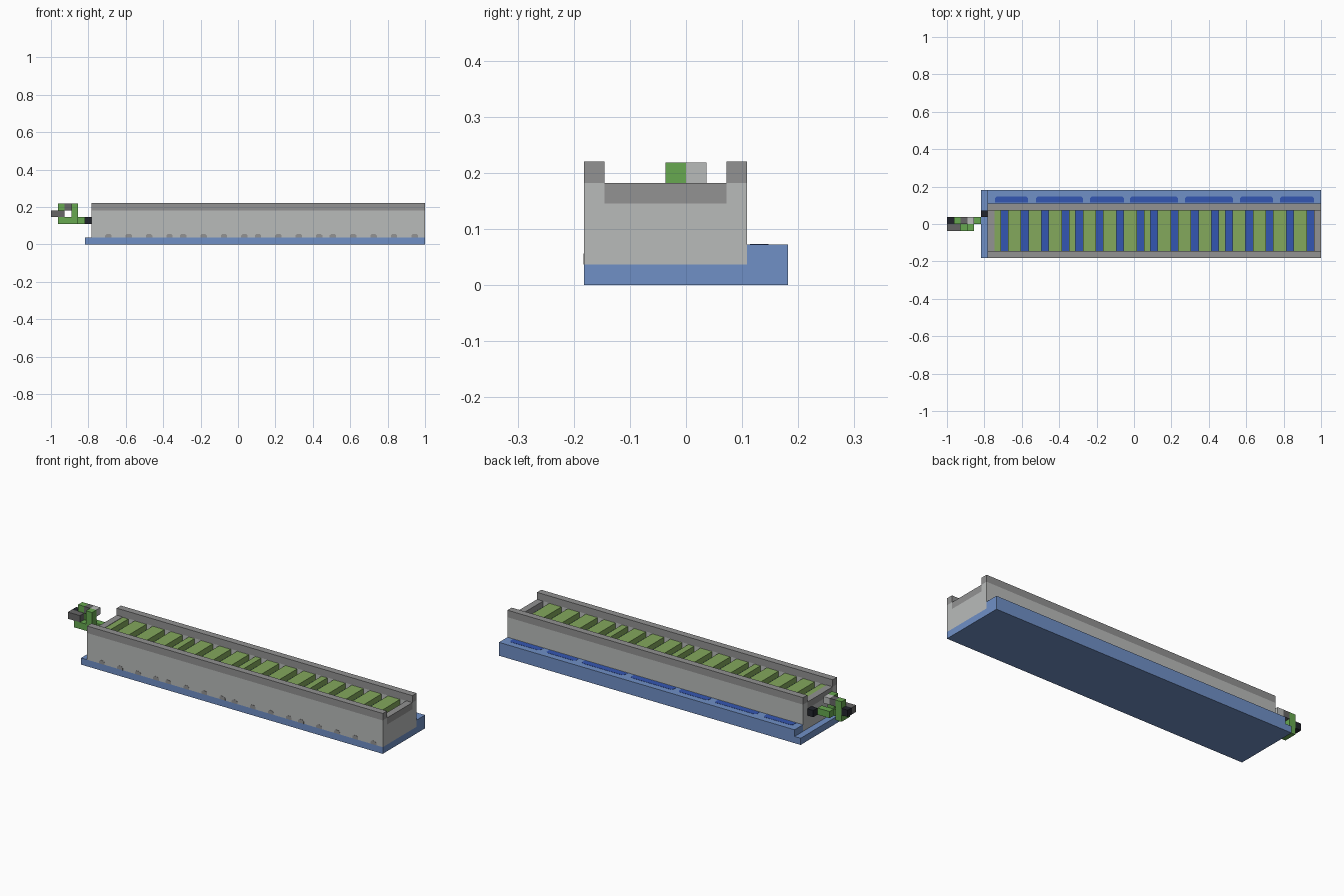
import bpy, bmesh
from mathutils import Vector

cube = bpy.data.objects.get("Cube")
if cube:
    bpy.data.objects.remove(cube, do_unlink=True)


def material(name, hex_code):
    """Flat material from an sRGB hex colour."""
    rgb = []
    for n in (0, 2, 4):
        c = int(hex_code[n:n + 2], 16) / 255
        rgb.append(c / 12.92 if c < 0.04 else ((c + 0.055) / 1.055) ** 2.4)
    m = bpy.data.materials.new(name)
    m.use_nodes = True
    m.diffuse_color = (*rgb, 1)
    m.node_tree.nodes["Principled BSDF"].inputs["Base Color"].default_value = (*rgb, 1)
    return m


BASE = material("slate blue", "7090C6")
WATER = material("deep blue", "3456B2")
STONE = material("light grey", "B9BBBA")
TRIM = material("mid grey", "929292")
SLAT = material("moss green", "83A85C")
PIPE = material("bright green", "67A850")
STEEL = material("dark grey", "666666")
BLACK = material("near black", "22252C")


def finish(name, bm, mat):
    bmesh.ops.recalc_face_normals(bm, faces=bm.faces)
    mesh = bpy.data.meshes.new(name)
    bm.to_mesh(mesh)
    bm.free()
    mesh.materials.append(mat)
    obj = bpy.data.objects.new(name, mesh)
    bpy.context.collection.objects.link(obj)
    return obj


def boxes(name, spans, mat):
    """One object made of boxes, each given as (x span, y span, z span)."""
    bm = bmesh.new()
    for span in spans:
        lo, hi = (Vector([s[k] for s in span]) for k in (0, 1))
        verts = bmesh.ops.create_cube(bm, size=1)["verts"]
        for v in verts:
            v.co = (lo + hi) / 2 + v.co * (hi - lo)
    return finish(name, bm, mat)


def plate(name, points, offset, mat):
    """Thin plate from a 3D outline, pushed out by an offset."""
    bm = bmesh.new()
    face = bm.faces.new([bm.verts.new(p) for p in points])
    new = bmesh.ops.extrude_face_region(bm, geom=[face])["geom"]
    bmesh.ops.translate(bm, vec=offset,
                        verts=[g for g in new if isinstance(g, bmesh.types.BMVert)])
    return finish(name, bm, mat)


U = 0.0364                      # block size
X0, X1 = -0.782, 1.0            # channel ends
YF, YB = -0.182, 0.109          # channel outer sides
IF, IB = YF + U, YB - U         # channel inner sides
FLOOR, WALL, TOP = 4 * U, 5 * U, 0.22

# Foundation and the raised ledge behind the channel
boxes("foundation", [((X0 - U, X1), (YF, -YF), (0, U))], BASE)
boxes("back_ledge", [((X0, X1), (YB, -YF), (U, 2 * U))], BASE)

# Channel body, side walls, rails and end beams
boxes("channel_body", [((X0, X1), (YF, YB), (U, FLOOR))], STONE)
sides = {"front": (YF, IF), "back": (IB, YB)}
for side, span in sides.items():
    boxes(side + "_wall", [((X0, X1), span, (FLOOR, WALL))], STONE)
    boxes(side + "_rail", [((X0, X1), span, (WALL, TOP))], TRIM)
for end, span in {"right": (X0, X0 + U), "left": (X1 - U, X1)}.items():
    boxes(end + "_end_beam", [(span, (IF, IB), (FLOOR, WALL))], TRIM)

# Water in the channel, seen between the slats
boxes("channel_water", [((X0 + U, X1 - U), (IF, IB), (FLOOR, FLOOR + 0.004))], WATER)

# Gap centres: three wide steps, then a narrow one
gaps = [-0.693 + 0.4 * (n // 4) + 0.109 * (n % 4) for n in range(16)] + [0.945]
starts = [X0 + U] + [g + 0.019 for g in gaps[:-1]]
boxes("slats", [((a, g - 0.019), (IF, IB), (FLOOR, WALL - 0.002))
                for a, g in zip(starts, gaps)], SLAT)

# Drain openings along the foot of the front wall
for g in gaps:
    w, h = 0.017, 0.02
    outline = [(-w, 0), (w, 0), (w, h * 0.6), (w * 0.5, h), (-w * 0.5, h), (-w, h * 0.6)]
    plate("drain", [(g + x, YF, U + z) for x, z in outline], (0, -0.001, 0), TRIM)

# Water strips on the ledge
strips = [(-0.743, -0.567), (-0.524, -0.273), (-0.235, -0.053), (-0.021, 0.235),
          (0.273, 0.53), (0.567, 0.743), (0.78, 0.963)]
for a, b in strips:
    c, lo, hi = 0.009, 0.114, 0.147
    outline = [(a, lo), (b, lo), (b, hi - c), (b - c, hi), (a + c, hi), (a, hi - c)]
    plate("ledge_water", [(x, y, 2 * U) for x, y in outline], (0, 0, 0.001), WATER)


def blocks(name, cells, mat):
    """Group of unit blocks on the valve grid."""
    boxes(name, [((-1 + i * U, -1 + (i + 1) * U), (j * U, (j + 1) * U),
                  (k * U, (k + 1) * U)) for i, j, k in cells], mat)


# Valve assembly at the right end
blocks("pipe_socket", [(5, 1, 3)], BLACK)
blocks("pipe_frame", [(4, 0, 3), (3, 0, 3), (1, -1, 3), (2, -1, 3), (3, -1, 3),
                      (3, -1, 4), (3, -1, 5), (1, 0, 3), (1, 0, 4), (1, 0, 5)], PIPE)
blocks("pipe_bridge", [(2, 0, 5)], STEEL)
blocks("pipe_cap", [(3, 0, 5)], STONE)
blocks("nozzle", [(0, -1, 4), (1, -1, 4)], STEEL)
blocks("nozzle_tip", [(0, 0, 4)], BLACK)
